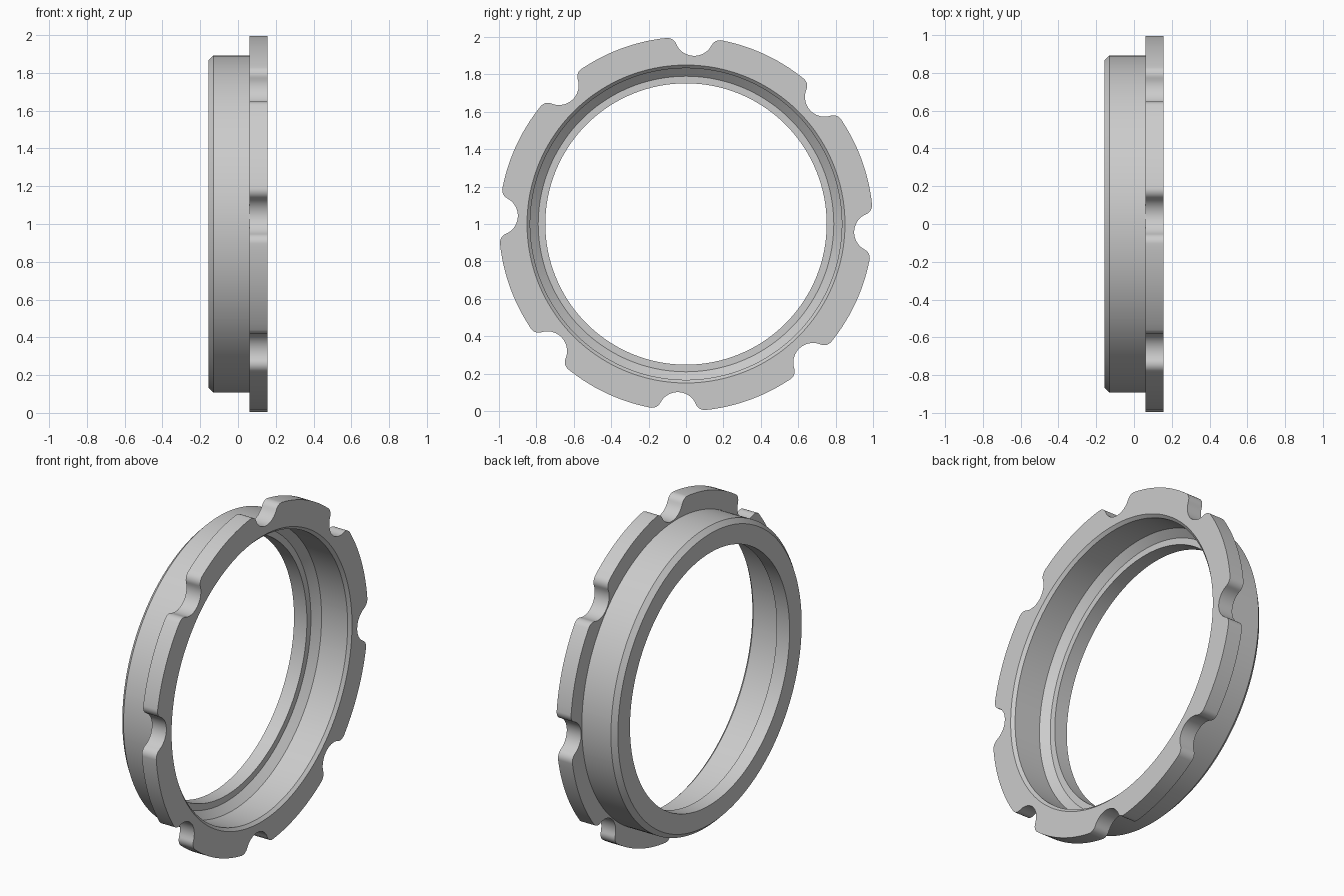
import bpy, bmesh, math

if "Cube" in bpy.data.objects:
    bpy.data.objects.remove(bpy.data.objects["Cube"])

NOTCHES = 8
NOTCH_OFFSET = math.radians(-2.5)
RIM = 1.0                            # flange radius
NOTCH_C, NOTCH_R, FILLET = 1.005, 0.105, 0.05


def arc(cx, cy, r, a0, a1, n):
    return [(cx + r * math.cos(a0 + (a1 - a0) * i / n),
             cy + r * math.sin(a0 + (a1 - a0) * i / n)) for i in range(n + 1)]


def notch_half():
    """Half a notch centred on angle 0, from its bottom out to the rim."""
    d, s = RIM - FILLET, NOTCH_R + FILLET
    ang = math.acos((NOTCH_C ** 2 + d * d - s * s) / (2 * NOTCH_C * d))
    fx, fy = d * math.cos(ang), d * math.sin(ang)
    to_fillet = math.atan2(fy, fx - NOTCH_C)
    pts = arc(NOTCH_C, 0, NOTCH_R, math.pi, to_fillet, 9)
    pts += arc(fx, fy, FILLET, to_fillet - math.pi, ang - 2 * math.pi
               if to_fillet - math.pi < -math.pi else ang, 8)[1:]
    return [(math.atan2(y, x), math.hypot(x, y)) for x, y in pts]


# Flange outline as (angle, radius): notch, then a stretch of plain rim
half = notch_half()
step = 2 * math.pi / NOTCHES
tip = half[-1][0]
sector = [(-a, r) for a, r in reversed(half[1:])] + half
sector += [(tip + (step - 2 * tip) * i / 14, RIM) for i in range(1, 14)]
outline = [(a + NOTCH_OFFSET + k * step, r) for k in range(NOTCHES) for a, r in sector]

# Ring cross-section as (x, radius); None follows the notched outline
section = [
    (0.157, None), (0.062, None),                       # flange edge
    (0.062, 0.893), (-0.130, 0.893), (-0.157, 0.866),   # sleeve and outer chamfer
    (-0.157, 0.752), (-0.072, 0.752),                   # bore
    (-0.072, 0.79), (-0.032, 0.833),                    # step and inner cone
    (0.140, 0.833), (0.157, 0.85),                      # wide bore and lead-in
]

bm = bmesh.new()
loops = []
for a, rim in outline:
    loop = []
    for x, r in section:
        r = rim if r is None else r
        loop.append(bm.verts.new((x, r * math.cos(a), 1 + r * math.sin(a))))
    loops.append(loop)
m = len(section)
for i, cur in enumerate(loops):
    nxt = loops[(i + 1) % len(loops)]
    for j in range(m):
        k = (j + 1) % m
        bm.faces.new((cur[j], nxt[j], nxt[k], cur[k]))
bmesh.ops.recalc_face_normals(bm, faces=bm.faces)

mesh = bpy.data.meshes.new("notched_lock_ring")
bm.to_mesh(mesh)
bm.free()
ring = bpy.data.objects.new("notched_lock_ring", mesh)
bpy.context.collection.objects.link(ring)

grey = bpy.data.materials.new("light_grey")
grey.diffuse_color = (0.6, 0.6, 0.6, 1)
grey.use_nodes = True
grey.node_tree.nodes["Principled BSDF"].inputs["Base Color"].default_value = grey.diffuse_color
mesh.materials.append(grey)

bpy.context.view_layer.objects.active = ring
ring.select_set(True)
bpy.ops.object.shade_smooth_by_angle(angle=math.radians(25))
